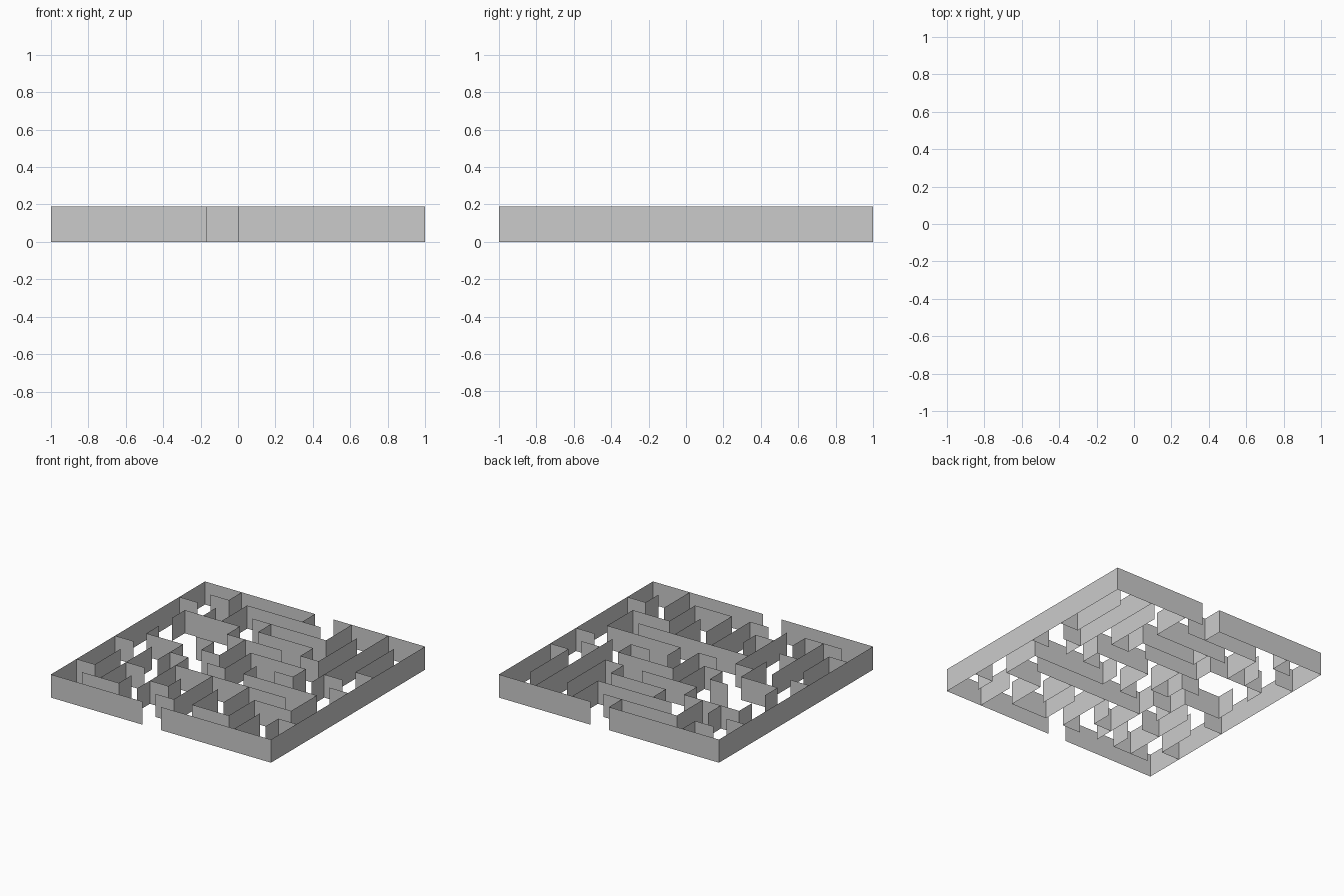
import bpy, bmesh

if "Cube" in bpy.data.objects:
    bpy.data.objects.remove(bpy.data.objects["Cube"])

CELL = 2 / 12      # 12 x 12 cell maze
HEIGHT = 0.19

# Outer walls: grid line -> (start, end) runs, with an entrance and an exit gap
OUTER_X = {0: [(0, 5), (6, 12)], 12: [(0, 6), (7, 12)]}
OUTER_Y = {0: [(0, 12)], 12: [(0, 12)]}

# Inner walls running along x, keyed by row line
INNER_X = {
    11: [(1, 2), (3, 7)],
    10: [(0, 1), (4, 8)],
    9: [(1, 4), (5, 8)],
    8: [(4, 7), (8, 9), (11, 12)],
    7: [(3, 4), (6, 9), (10, 11)],
    6: [(1, 3), (4, 5), (8, 9), (11, 12)],
    5: [(0, 1), (3, 4), (5, 6), (7, 11)],
    4: [(4, 10)],
    3: [(2, 3), (9, 11)],
    2: [(0, 1), (4, 5), (11, 12)],
    1: [(1, 3), (5, 6), (7, 9)],
}

# Inner walls running along y, keyed by column line
INNER_Y = {
    1: [(2, 4), (6, 7), (8, 9)],
    2: [(1, 5), (9, 10), (11, 12)],
    3: [(1, 2), (4, 6), (9, 11)],
    4: [(1, 5), (6, 7), (8, 9)],
    5: [(2, 3), (6, 8), (9, 10)],
    6: [(1, 4), (5, 7), (11, 12)],
    7: [(1, 3), (5, 6)],
    8: [(2, 4), (8, 9), (10, 12)],
    9: [(1, 3), (6, 7), (8, 11)],
    10: [(0, 2), (6, 12)],
    11: [(1, 2), (3, 5), (8, 11)],
}


def build_walls(name, along_x, along_y):
    """Stand each run up as a paper-thin wall panel."""
    bm = bmesh.new()
    runs = [((a, k), (b, k)) for k, r in along_x.items() for a, b in r]
    runs += [((k, a), (k, b)) for k, r in along_y.items() for a, b in r]
    for p, q in runs:
        corners = [(p, 0), (q, 0), (q, HEIGHT), (p, HEIGHT)]
        bm.faces.new([bm.verts.new((c[0] * CELL - 1, c[1] * CELL - 1, z))
                      for c, z in corners])
    bmesh.ops.remove_doubles(bm, verts=bm.verts, dist=1e-4)
    mesh = bpy.data.meshes.new(name)
    bm.to_mesh(mesh)
    bm.free()
    bpy.context.collection.objects.link(bpy.data.objects.new(name, mesh))


build_walls("outer_walls", OUTER_X, OUTER_Y)
build_walls("inner_walls", INNER_X, INNER_Y)
